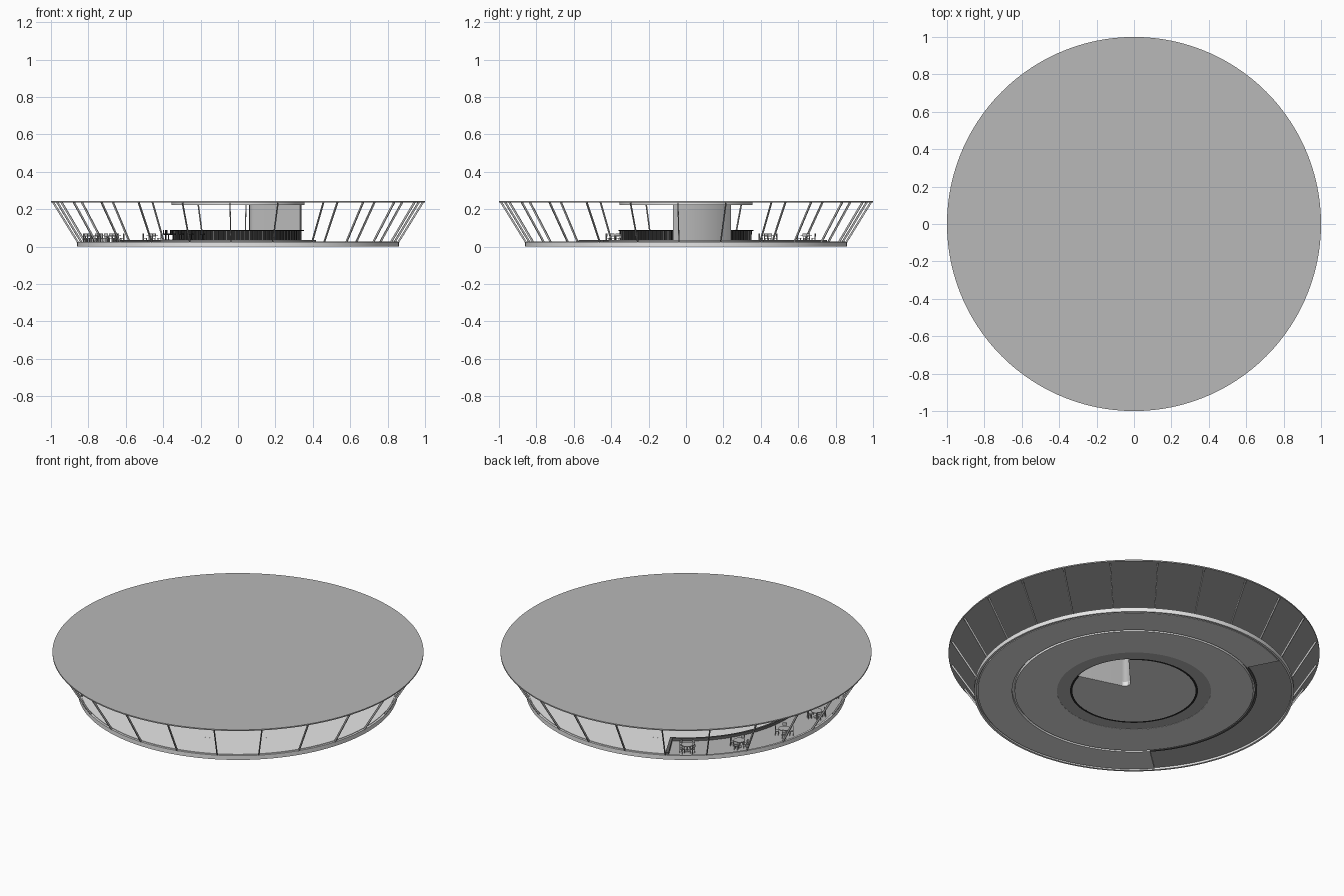
import bpy, bmesh, math
from math import cos, sin, radians
from mathutils import Matrix, Vector

old = bpy.data.objects.get("Cube")
if old:
    bpy.data.objects.remove(old, do_unlink=True)


def material(name, value):
    m = bpy.data.materials.new(name)
    m.use_nodes = True
    colour = (value, value, value, 1)
    m.diffuse_color = colour
    m.node_tree.nodes["Principled BSDF"].inputs["Base Color"].default_value = colour
    return m


ROOF = material("mid grey", 0.48)
LIGHT = material("light grey", 0.8)
FRAME = material("frame grey", 0.13)
DARK = material("near black", 0.02)


def polar(r, degrees, z=0.0):
    a = radians(degrees)
    return Vector((r * cos(a), r * sin(a), z))


def finish(name, bm, mat, smooth=False):
    bmesh.ops.recalc_face_normals(bm, faces=bm.faces)
    mesh = bpy.data.meshes.new(name)
    bm.to_mesh(mesh)
    bm.free()
    mesh.materials.append(mat)
    ob = bpy.data.objects.new(name, mesh)
    bpy.context.collection.objects.link(ob)
    if smooth:
        bpy.ops.object.select_all(action='DESELECT')
        ob.select_set(True)
        bpy.context.view_layer.objects.active = ob
        bpy.ops.object.shade_smooth_by_angle(angle=radians(30))
    return ob


def ring(name, r0, r1, z0, z1, mat, a0=0, a1=360):
    """Rectangular section swept round the centre, capped when partial."""
    bm = bmesh.new()
    full = a1 - a0 >= 360
    n = max(2, round((a1 - a0) / 3))
    corners = [(r0, z0), (r1, z0), (r1, z1), (r0, z1)]
    rows = [[bm.verts.new(polar(r, a0 + (a1 - a0) * i / n, z)) for r, z in corners]
            for i in range(n if full else n + 1)]
    for i in range(n):
        a, b = rows[i], rows[(i + 1) % len(rows)]
        for k in range(4):
            j = (k + 1) % 4
            bm.faces.new((a[k], a[j], b[j], b[k]))
    if not full:
        bm.faces.new(rows[0])
        bm.faces.new(rows[-1])
    return finish(name, bm, mat, True)


def prism(name, outline, z0, z1, mat):
    bm = bmesh.new()
    face = bm.faces.new([bm.verts.new((p[0], p[1], z0)) for p in outline])
    top = bmesh.ops.extrude_face_region(bm, geom=[face])["geom"]
    bmesh.ops.translate(bm, vec=(0, 0, z1 - z0),
                        verts=[v for v in top if isinstance(v, bmesh.types.BMVert)])
    return finish(name, bm, mat, True)


def disc(name, r, z0, z1, mat):
    return prism(name, [polar(r, a) for a in range(0, 360, 3)], z0, z1, mat)


def add_box(bm, centre, size, turn=0, origin=(0, 0, 0)):
    m = (Matrix.Translation(origin) @ Matrix.Rotation(radians(turn), 4, 'Z')
         @ Matrix.Translation(centre) @ Matrix.Diagonal((*size, 1)))
    bmesh.ops.create_cube(bm, size=1, matrix=m)


def add_rod(bm, centre, r, height, sides=12):
    bmesh.ops.create_cone(bm, cap_ends=True, segments=sides, radius1=r, radius2=r,
                          depth=height, matrix=Matrix.Translation(centre))


# Terrace limits line up with two of the posts
T0, T1 = 117.5, 222.5
FLOOR = 0.028

# Roof and floor slabs, with grooves under the floor
disc("roof", 1.0, 0.236, 0.243, ROOF)
ring("inner_floor", 0.415, 0.643, 0.003, FLOOR, LIGHT)
ring("floor_groove", 0.643, 0.657, 0.02, FLOOR, LIGHT)
ring("outer_floor", 0.657, 0.842, 0.003, FLOOR, LIGHT, T1, T0 + 360)
ring("rim_groove", 0.842, 0.85, 0.012, FLOOR, LIGHT, T1, T0 + 360)
ring("floor_rim", 0.85, 0.862, 0.0, 0.025, LIGHT)

# Sunken terrace with its dark step
ring("terrace_floor", 0.657, 0.85, 0.012, 0.02, ROOF, T0, T1)
ring("terrace_step", 0.652, 0.664, 0.005, 0.036, FRAME, T0, T1)
for side, start in (("back", T0), ("front", T1 - 1.2)):
    ring("terrace_end_" + side, 0.657, 0.85, 0.018, 0.036, FRAME, start, start + 1.2)

# Leaning facade posts
bm = bmesh.new()
for k in range(24):
    a = 12.5 + 15 * k
    low, high = polar(0.855, a, 0.02), polar(0.99, a, 0.238)
    across = polar(0.0028, a + 90)
    depth = polar(0.006, a)
    rows = [[bm.verts.new(p + s * across + t * depth)
             for s, t in ((-1, -1), (1, -1), (1, 1), (-1, 1))] for p in (low, high)]
    for i in range(4):
        j = (i + 1) % 4
        bm.faces.new((rows[0][i], rows[0][j], rows[1][j], rows[1][i]))
finish("facade_posts", bm, ROOF)

# Central platform and canopy
ring("bar_platform", 0.345, 0.418, 0.004, 0.036, ROOF)
disc("bar_canopy", 0.355, 0.222, 0.236, LIGHT)

# Hollow wedge-shaped service core, open below through the bar floor
apex = [Vector((0.09, 0.03, 0)) + polar(0.03, a) for a in range(130, 266, 15)]
arc = [polar(0.34, a) for a in range(-12, 46, 3)]
outline = arc + apex
bm = bmesh.new()
low = [bm.verts.new((p.x, p.y, 0.006)) for p in outline]
high = [bm.verts.new((p.x, p.y, 0.236)) for p in outline]
for i in range(len(outline)):
    j = (i + 1) % len(outline)
    bm.faces.new((low[i], low[j], high[j], high[i]))
bm.faces.new(high)
finish("service_core", bm, ROOF, True)
bar_edge = [polar(0.332, a) for a in range(45, 349, 3)]
prism("bar_floor", bar_edge + apex[::-1], 0.004, 0.03, LIGHT)

# Bar counter with upright slats
ring("bar_counter", 0.332, 0.345, 0.004, 0.086, DARK, 46, 347)
ring("bar_top", 0.325, 0.362, 0.084, 0.09, DARK, 46, 347)
bm = bmesh.new()
for a in range(48, 346, 4):
    add_box(bm, (0.348, 0, 0.06), (0.006, 0.004, 0.048), a)
finish("counter_slats", bm, FRAME)

# Bar stools with low backs
bm = bmesh.new()
for a in range(120, 250, 11):
    add_rod(bm, polar(0.388, a, 0.066), 0.012, 0.006)
    add_rod(bm, polar(0.388, a, 0.05), 0.003, 0.03, 6)
    add_rod(bm, polar(0.388, a, 0.037), 0.009, 0.003)
    add_box(bm, (0.4, 0, 0.077), (0.003, 0.022, 0.022), a)
finish("bar_stools", bm, DARK)

# Terrace tables, each with four chairs
tables, chairs = bmesh.new(), bmesh.new()
for k in range(5):
    a = 125.5 + 20.8 * k
    spot = polar(0.79, a, 0.02)
    add_rod(tables, spot + Vector((0, 0, 0.038)), 0.031, 0.004, 20)
    add_rod(tables, spot + Vector((0, 0, 0.019)), 0.004, 0.036, 8)
    add_rod(tables, spot + Vector((0, 0, 0.002)), 0.015, 0.004)
    for q in range(4):
        turn = a + 45 + 90 * q
        add_box(chairs, (0.039, 0, 0.024), (0.02, 0.022, 0.003), turn, spot)
        add_box(chairs, (0.048, 0, 0.043), (0.003, 0.022, 0.016), turn, spot)
        for x in (0.031, 0.048):
            for y in (-0.009, 0.009):
                height = 0.05 if x > 0.04 else 0.024
                add_box(chairs, (x, y, height / 2), (0.003, 0.003, height), turn, spot)
finish("terrace_tables", tables, ROOF)
finish("terrace_chairs", chairs, ROOF)
